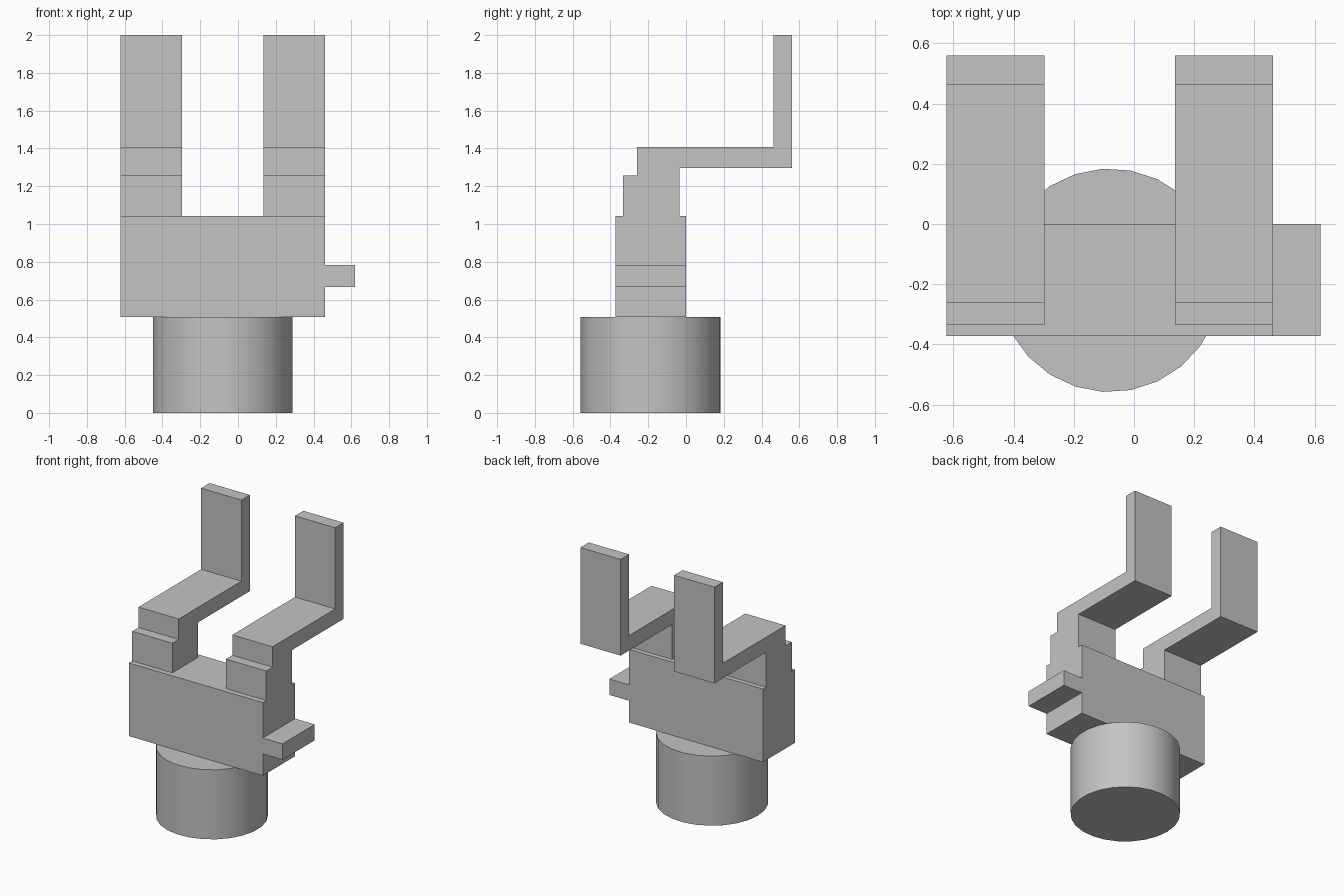
import bpy, bmesh
from math import radians
from mathutils import Vector

cube = bpy.data.objects.get("Cube")
if cube:
    bpy.data.objects.remove(cube, do_unlink=True)

# Single grey material
GREY = (0.55, 0.55, 0.55, 1)
grey = bpy.data.materials.new("plain grey")
grey.use_nodes = True
grey.diffuse_color = GREY
grey.node_tree.nodes["Principled BSDF"].inputs["Base Color"].default_value = GREY


def finish(name, bm):
    bmesh.ops.recalc_face_normals(bm, faces=bm.faces)
    mesh = bpy.data.meshes.new(name)
    bm.to_mesh(mesh)
    bm.free()
    mesh.materials.append(grey)
    obj = bpy.data.objects.new(name, mesh)
    bpy.context.collection.objects.link(obj)
    return obj


def prism(name, points, sweep):
    """Extrude a closed outline along the sweep vector."""
    bm = bmesh.new()
    face = bm.faces.new([bm.verts.new(p) for p in points])
    ext = bmesh.ops.extrude_face_region(bm, geom=[face], use_keep_orig=True)
    moved = [v for v in ext["geom"] if isinstance(v, bmesh.types.BMVert)]
    bmesh.ops.translate(bm, verts=moved, vec=Vector(sweep))
    return finish(name, bm)


# Round base
bpy.ops.mesh.primitive_cylinder_add(vertices=25, radius=0.371, depth=0.508,
                                    location=(-0.08, -0.187, 0.254),
                                    rotation=(0, 0, radians(90)))
base = bpy.context.object
base.name = "round_base"
base.data.materials.append(grey)
bpy.ops.object.shade_smooth_by_angle(angle=radians(30))

# Body block with the side tab, outlined from the front
left, right, front, back = -0.622, 0.461, -0.372, 0.0
bottom, top = 0.508, 1.042
body = [(left, bottom), (right, bottom), (right, 0.667), (0.62, 0.667),
        (0.62, 0.783), (right, 0.783), (right, top), (left, top)]
prism("body_with_tab", [(x, front, z) for x, z in body], (0, back - front, 0))

# Two stepped, cranked arms, outlined from the side
arm = [(-0.333, top), (-0.035, top), (-0.035, 1.297), (0.56, 1.297), (0.56, 2.0),
       (0.463, 2.0), (0.463, 1.407), (-0.26, 1.407), (-0.26, 1.258), (-0.333, 1.258)]
width = 0.325
for name, x in (("right_arm", left), ("left_arm", right - width)):
    prism(name, [(x, y, z) for y, z in arm], (width, 0, 0))
